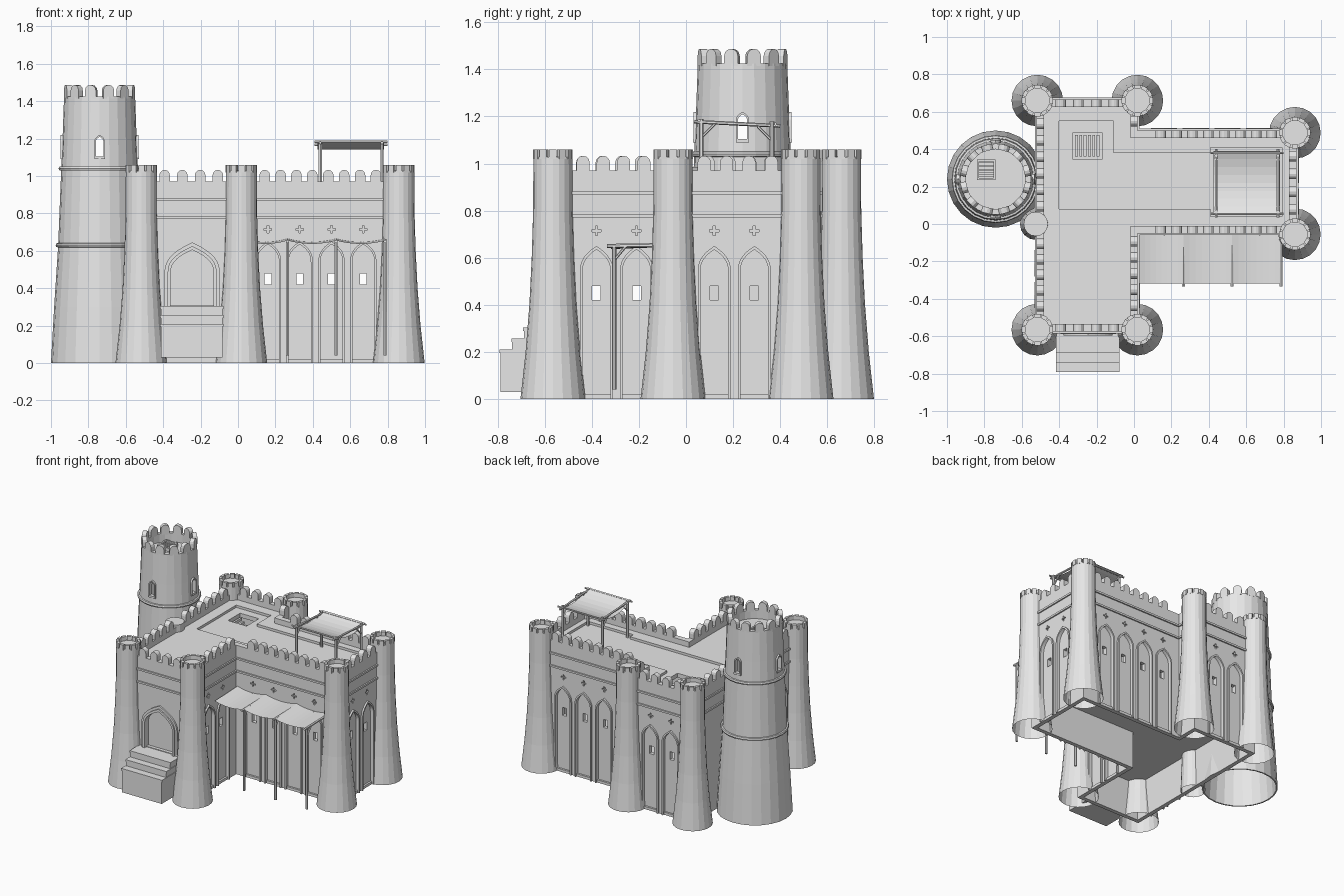
import bpy, bmesh
from math import pi, sin, cos, radians
from mathutils import Matrix, Vector

cube = bpy.data.objects.get("Cube")
if cube:
    bpy.data.objects.remove(cube)

stone = bpy.data.materials.new("grey stone")
stone.use_nodes = True
GREY = (0.8, 0.8, 0.8, 1)
stone.diffuse_color = GREY
stone.node_tree.nodes["Principled BSDF"].inputs["Base Color"].default_value = GREY
I = Matrix()


def finish(bm, name):
    bmesh.ops.recalc_face_normals(bm, faces=bm.faces)
    me = bpy.data.meshes.new(name)
    bm.to_mesh(me)
    bm.free()
    me.materials.append(stone)
    ob = bpy.data.objects.new(name, me)
    bpy.context.scene.collection.objects.link(ob)
    return ob


def extrude(bm, pts, vec, M=I):
    face = bm.faces.new([bm.verts.new(M @ Vector(p)) for p in pts])
    top = bmesh.ops.extrude_face_region(bm, geom=[face], use_keep_orig=True)["geom"]
    verts = [v for v in top if isinstance(v, bmesh.types.BMVert)]
    bmesh.ops.translate(bm, verts=verts, vec=M.to_3x3() @ Vector(vec))


def prism(bm, pts, y0, y1, M=I):
    # upright profile pushed along the local depth axis
    extrude(bm, [(u, y0, z) for u, z in pts], (0, y1 - y0, 0), M)


def slab(bm, pts, z0, z1):
    extrude(bm, [(x, y, z0) for x, y in pts], (0, 0, z1 - z0))


def rect(a, b, c, d):
    return [(a, c), (b, c), (b, d), (a, d)]


def ring(bm, outer, inner, z0, z1):
    loops = [[bm.verts.new((x, y, z)) for x, y in pts]
             for pts, z in ((outer, z0), (outer, z1), (inner, z1), (inner, z0))]
    n = len(outer)
    for k in range(4):
        a, b = loops[k], loops[(k + 1) % 4]
        for i in range(n):
            j = (i + 1) % n
            bm.faces.new((a[i], a[j], b[j], b[i]))


def bar(bm, p, q, r=0.009):
    p, q = Vector(p), Vector(q)
    d = q - p
    M = Matrix.Translation((p + q) / 2) @ d.to_track_quat('Z', 'Y').to_matrix().to_4x4()
    bmesh.ops.create_cone(bm, cap_ends=True, segments=6, radius1=r, radius2=r,
                          depth=d.length, matrix=M)


def lathe(bm, profile, cx, cy, segs, closed=False):
    rows = [[bm.verts.new((cx + r * cos(2 * pi * i / segs), cy + r * sin(2 * pi * i / segs), z))
             for i in range(segs)] for r, z in profile]
    for a, b in zip(rows, rows[1:] + (rows[:1] if closed else [])):
        for i in range(segs):
            j = (i + 1) % segs
            bm.faces.new((a[i], a[j], b[j], b[i]))
    bmesh.ops.remove_doubles(bm, verts=bm.verts, dist=1e-5)


def arch(c, w, z0, spring, apex, n=8):
    half = [(w / 2 * (1 - (i / n) ** 2.5), spring + (apex - spring) * i / n) for i in range(n)]
    right = [(w / 2, z0)] + half
    return [(c + x, z) for x, z in right] + [(c, apex)] + [(c - x, z) for x, z in right[::-1]]


def dome(c, w, z0, z1, n=6):
    r = w / 2
    return [(c + r, z0)] + [(c + r * cos(pi * i / n), z1 - r + r * sin(pi * i / n))
                            for i in range(n + 1)] + [(c - r, z0)]


def cut(ob, bm):
    cutter = finish(bm, "cutter")
    mod = ob.modifiers.new("cut", 'BOOLEAN')
    mod.operation, mod.solver, mod.object = 'DIFFERENCE', 'EXACT', cutter
    dg = bpy.context.evaluated_depsgraph_get()
    ob.data = bpy.data.meshes.new_from_object(ob.evaluated_get(dg))
    ob.modifiers.clear()
    bpy.data.objects.remove(cutter)


def outline(d):
    l, m, r, f, g, b, k = -.52 - d, .02 + d, .87 + d, -.575 - d, -.05 - d, .5 + d, .665 + d
    return [(l, f), (m, f), (m, g), (r, g), (r, b), (m, b), (m, k), (l, k)]


# Walls: turn, distance of the face, start, end, arch centres
walls = [(0, .575, -.44, -.06, []), (0, .05, .1, .78, [.16, .33, .5, .67]),
         (90, .02, -.48, -.05, [-.38, -.21]), (90, .87, .03, .41, [.12, .29]),
         (180, .665, .06, .44, [.17, .34]), (180, .5, -.78, -.1, [-.67, -.5, -.33, -.16]),
         (270, .52, -.58, -.05, []), (270, .52, .065, .48, [.21, .38]), (90, .02, .5, .6, [])]

hall = bmesh.new()
slab(hall, outline(0), 0, .93)
hall = finish(hall, "hall_walls")
panels, windows, frames, merlons = (bmesh.new() for _ in range(4))
for turn, off, u0, u1, arches in walls:
    M = Matrix.Rotation(radians(turn), 4, 'Z') @ Matrix.Translation((0, -off, 0))
    for c in arches:
        prism(panels, arch(c, .118, .02, .54, .635), -.03, .014, M)
        prism(windows, rect(c - .018, c + .018, .42, .48), -.05, .12, M)
        prism(frames, arch(c, .14, 0, .54, .65) + arch(c, .118, 0, .54, .635)[::-1],
              -.012, .01, M)
        # incised crosses above each arch
        a, b, s = .005, .02, .715
        plus = [(b, -a), (b, a), (a, a), (a, b), (-a, b), (-a, a),
                (-b, a), (-b, -a), (-a, -a), (-a, -b), (a, -b), (a, -a)]
        prism(panels, [(c + x, s + z) for x, z in plus], -.03, .014, M)
    n = max(1, round((u1 - u0) / .087))
    for i in range(n):
        c = u0 + (u1 - u0) * (i + .5) / n
        prism(merlons, dome(c, .056, .96, 1.033), 0, .04, M)

# Entrance arch
front = Matrix.Translation((0, -.575, 0))
prism(panels, arch(-.245, .23, .31, .48, .605), -.03, .025, front)
for w, apex, d in ((.295, .645, .012), (.262, .625, .022)):
    prism(frames, arch(-.245, w, .29, .48, apex) + arch(-.245, .23, .29, .48, .605)[::-1],
          -d, .01, front)

# Raised floor over an open undercroft
rooms = bmesh.new()
slab(rooms, outline(-.045), .3, .88)
slab(rooms, outline(-.03), -.1, .28)
cut(hall, rooms)
cut(hall, panels)
cut(hall, windows)
# Sunken roof terrace and stair hatch
terrace = bmesh.new()
slab(terrace, [(-.4, .08), (.41, .08), (.41, .04), (.79, .04), (.79, .41), (.41, .41),
               (.41, .38), (-.11, .38), (-.11, .55), (-.4, .55)], .912, .96)
cut(hall, terrace)
hatch = bmesh.new()
slab(hatch, rect(-.325, -.17, .345, .49), .84, .96)
cut(hall, hatch)
finish(frames, "arch_frames")
finish(merlons, "wall_merlons")

trim = bmesh.new()
ring(trim, outline(0), outline(-.04), .925, .97)
for z in (.772, .868):
    ring(trim, outline(.01), outline(-.01), z, z + .014)
finish(trim, "parapet_and_ledges")

steps = bmesh.new()
for i in range(6):
    x = -.315 + .023 * i
    z = .89 - .022 * i
    slab(steps, rect(x, x + .015, .36, .475), z - .02, z)
finish(steps, "hatch_steps")

# Corner towers with flared feet and small square merlons
towers = bmesh.new()
flare = [(.138, 0), (.127, .1), (.116, .2), (.1, .4), (.09, .6), (.084, .8), (.083, 1.028),
         (0, 1.028)]
for x, y in ((-.517, .66), (.018, .66), (.86, .488), (.86, -.055), (.018, -.565), (-.517, -.565)):
    lathe(towers, flare, x, y, 20)
    for i in range(12):
        M = Matrix.Translation((x, y, 0)) @ Matrix.Rotation(pi * i / 6, 4, 'Z')
        prism(towers, rect(-.016, .016, 1.02, 1.059), -.084, -.064, M)
finish(towers, "corner_towers")
turret = bmesh.new()
lathe(turret, [(.085, 0), (.075, .3), (.068, .6), (.065, .985), (0, .985)], -.525, 0, 16)
finish(turret, "side_turret")

# Great tower
CX, CY = -.74, .24
keep = bmesh.new()
lathe(keep, [(.26, 0), (.243, .3), (.222, .62), (.205, 1.04), (.198, 1.2), (.19, 1.425),
             (.16, 1.425), (.16, 1.36), (0, 1.36), (0, 1.34), (.165, 1.34), (.185, 1.04),
             (.205, .6), (.25, 0)], CX, CY, 24, True)
keep = finish(keep, "great_tower")
holes, extra = bmesh.new(), bmesh.new()
for i in range(4):
    M = Matrix.Translation((CX, CY, 0)) @ Matrix.Rotation(pi * i / 2, 4, 'Z')
    prism(holes, arch(0, .04, 1.105, 1.18, 1.21), -.26, -.13, M)
    prism(extra, arch(0, .056, 1.1, 1.18, 1.22) + arch(0, .04, 1.1, 1.18, 1.21)[::-1],
          -.208, -.18, M)
    prism(extra, rect(-.028, .028, 1.09, 1.105), -.21, -.18, M)
cut(keep, holes)
for i in range(12):
    M = Matrix.Translation((CX, CY, 0)) @ Matrix.Rotation(2 * pi * (i + .5) / 12, 4, 'Z')
    prism(extra, dome(0, .06, 1.415, 1.487), -.189, -.157, M)
for r, z in ((.221, .63), (.205, 1.04)):
    lathe(extra, [(r - .01, z - .013), (r + .01, z - .01), (r + .014, z), (r + .01, z + .01),
                  (r - .01, z + .013)], CX, CY, 24, True)
for i in range(5):
    slab(extra, rect(-.83, -.75, .245 + .02 * i, .255 + .02 * i), 1.355, 1.375)
ring(extra, rect(-.84, -.74, .235, .345), rect(-.828, -.752, .247, .333), 1.355, 1.385)
finish(extra, "great_tower_details")

# Entrance steps
stairs = bmesh.new()
side = Matrix.Rotation(pi / 2, 4, 'Z')
for y, z in ((-.788, .21), (-.738, .257), (-.688, .305)):
    prism(stairs, rect(y, -.57, .03, z - .015), .083, .413, side)
    prism(stairs, rect(y - .003, -.57, z - .015, z), .078, .418, side)
finish(stairs, "entrance_steps")


def cloth(bm, near, far, width, sag, n=8):
    # sheet hanging between two parallel edges
    near, far, width = Vector(near), Vector(far), Vector(width)
    rows = []
    for i in range(n + 1):
        t = i / n
        p = near.lerp(far, t) - Vector((0, 0, sag * 4 * t * (1 - t)))
        rows.append([bm.verts.new(p), bm.verts.new(p + width)])
    for a, b in zip(rows, rows[1:]):
        bm.faces.new((a[0], b[0], b[1], a[1]))


# Front awning
sheets, timber = bmesh.new(), bmesh.new()
bays = [.03, .265, .525, .787]
for a, b in zip(bays, bays[1:]):
    cloth(sheets, (a, -.318, .655), (b, -.318, .655), (0, .268, .01), .018)
for x in bays[1:]:
    bar(timber, (x, -.305, .04), (x, -.305, .65))
    bar(timber, (x, -.335, .65), (x, -.04, .655))
    bar(timber, (x, -.305, .59), (x, -.255, .65), .006)

# Roof canopy
cloth(sheets, (.425, .05, 1.19), (.425, .39, 1.175), (.355, 0, 0), .04)
for x in (.44, .77):
    bar(timber, (x, .035, 1.178), (x, .4, 1.16), .008)
    for y, z, s in ((.065, 1.19, 1), (.365, 1.178, -1)):
        bar(timber, (x, y, .9), (x, y, z), .01)
        bar(timber, (x, y, z - .08), (x, y + .06 * s, z - .02), .006)
for y, z in ((.055, 1.183), (.38, 1.168)):
    bar(timber, (.41, y, z), (.8, y, z), .007)
finish(sheets, "awning_cloth")
finish(timber, "awning_timber")
